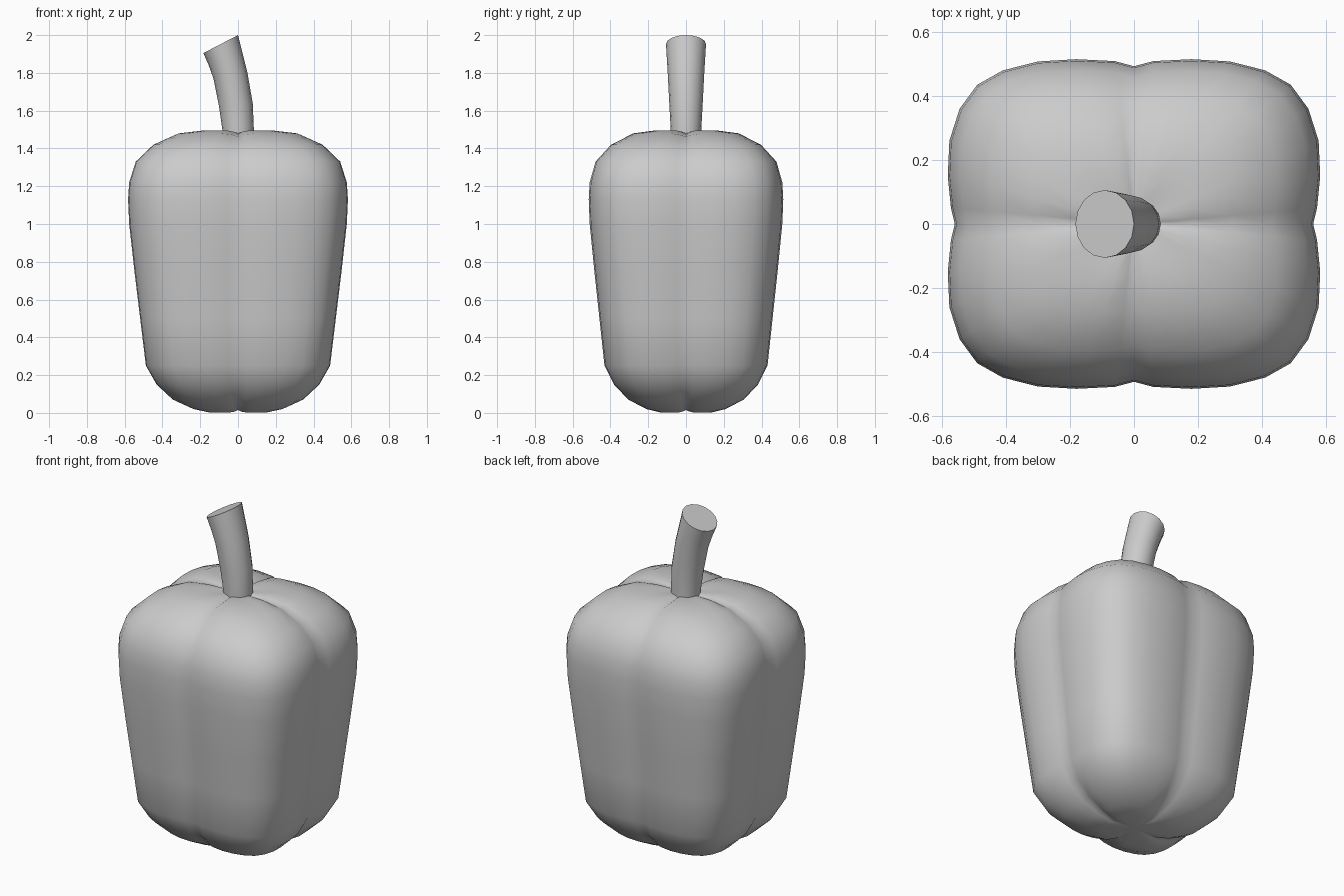
import bpy
import bmesh
from math import cos, sin, pi, hypot
from mathutils import Vector

cube = bpy.data.objects.get("Cube")
if cube:
    bpy.data.objects.remove(cube, do_unlink=True)

grey = bpy.data.materials.new("plain grey")
grey.use_nodes = True
colour = (0.6, 0.6, 0.6, 1)
grey.diffuse_color = colour
grey.node_tree.nodes["Principled BSDF"].inputs["Base Color"].default_value = colour


def loft(name, rings, start=None, end=None):
    """Skin a stack of closed rings; ends are a pole point or a flat cap."""
    bm = bmesh.new()
    loops = [[bm.verts.new(p) for p in ring] for ring in rings]
    n = len(loops[0])
    for low, high in zip(loops, loops[1:]):
        for i in range(n):
            j = (i + 1) % n
            bm.faces.new((low[i], low[j], high[j], high[i]))
    for loop, pole in ((loops[0], start), (loops[-1], end)):
        if pole is None:
            bm.faces.new(loop)
        else:
            tip = bm.verts.new(pole)
            for i in range(n):
                bm.faces.new((loop[i], loop[(i + 1) % n], tip))
    bmesh.ops.recalc_face_normals(bm, faces=bm.faces)
    mesh = bpy.data.meshes.new(name)
    bm.to_mesh(mesh)
    bm.free()
    mesh.materials.append(grey)
    obj = bpy.data.objects.new(name, mesh)
    bpy.context.collection.objects.link(obj)
    bpy.ops.object.select_all(action='DESELECT')
    obj.select_set(True)
    bpy.context.view_layer.objects.active = obj
    return obj


# One quarter of the lobed outline, from the side groove to the front groove
quarter = [(.56, 0), (.572, .05), (.582, .15), (.577, .26), (.545, .36), (.49, .435),
           (.41, .48), (.30, .508), (.18, .515), (.06, .509), (0, .493)]
half = quarter + [(-x, y) for x, y in reversed(quarter[:-1])]
outline = half + [(-x, -y) for x, y in half[1:-1]]

# Body: height, outline scale, and groove depth cut into the end caps
levels = [(.002, .26, .013), (.02, .405, .016), (.07, .593, .014), (.15, .74, .008),
          (.25, .838, 0), (.5, .89, 0), (.75, .942, 0), (1.0, .99, 0), (1.13, 1, 0),
          (1.22, .99, 0), (1.33, .93, -.006), (1.42, .77, -.012), (1.48, .54, -.018),
          (1.495, .32, -.02), (1.488, .15, -.01)]


def groove(x, y):
    near = min(abs(x), abs(y)) / hypot(x, y)
    return max(0, 1 - near / .3) ** 2


body_rings = [[(x * s, y * s, z + depth * groove(x, y)) for x, y in outline]
              for z, s, depth in levels]
body = loft("pepper_body", body_rings, (0, 0, .015), (0, 0, 1.475))
bpy.ops.object.shade_smooth()

# Stem: left and right edge of each slanted section, then half depth
sections = [((-.08, 1.42), (.083, 1.42), .08), ((-.083, 1.5), (.084, 1.5), .081),
            ((-.1, 1.62), (.078, 1.64), .088), ((-.13, 1.77), (.05, 1.8), .096),
            ((-.155, 1.84), (.025, 1.9), .101), ((-.183, 1.905), (0, 2.0), .106)]
sides = 16
stem_rings = []
for left, right, depth in sections:
    a, b = Vector((left[0], 0, left[1])), Vector((right[0], 0, right[1]))
    middle, reach = (a + b) / 2, (b - a) / 2
    across = Vector((0, depth, 0))
    stem_rings.append([middle + reach * cos(2 * pi * k / sides) + across * sin(2 * pi * k / sides)
                       for k in range(sides)])
stem = loft("stem", stem_rings)
bpy.ops.object.shade_smooth_by_angle(angle=pi / 4)
